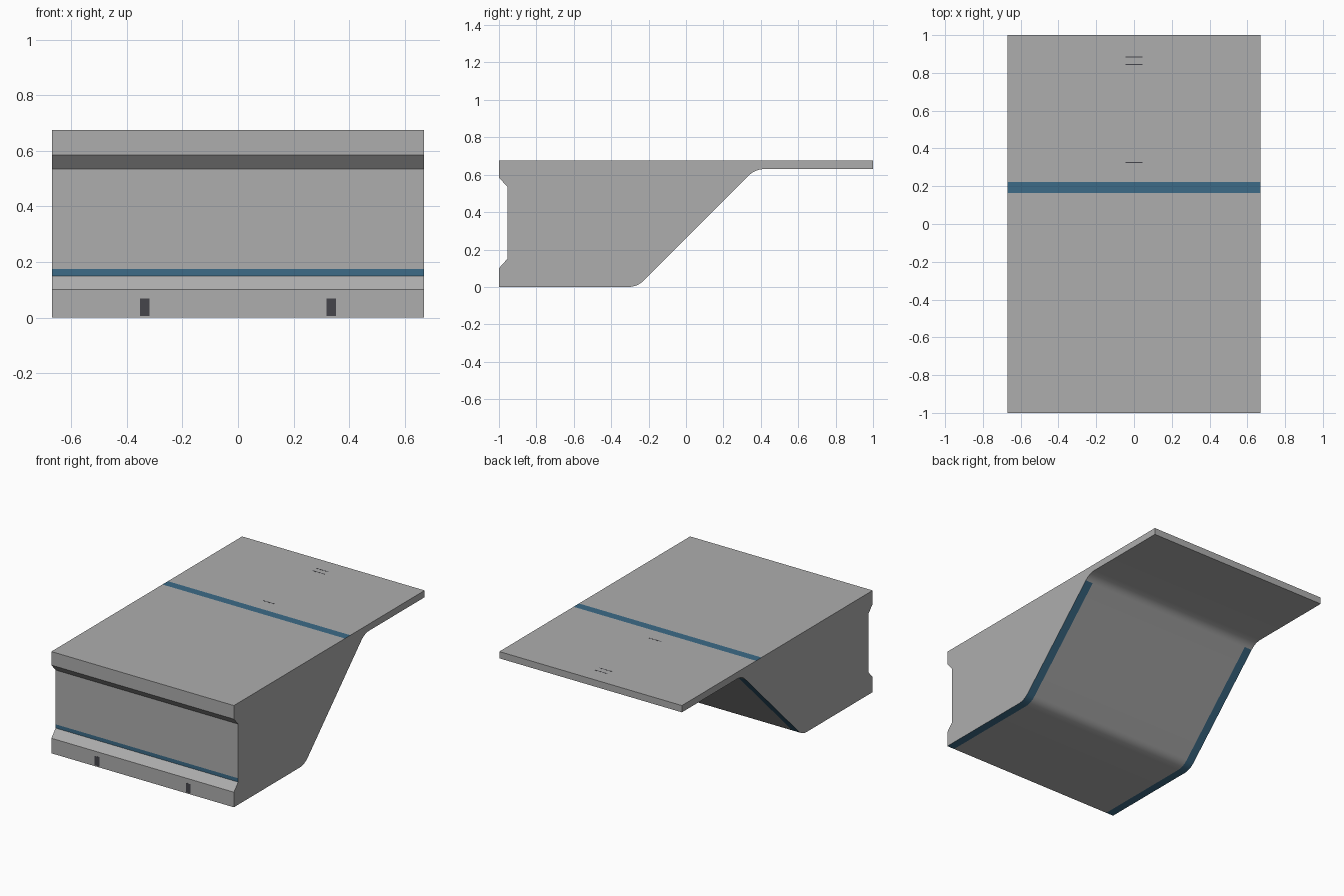
import bpy, bmesh
from mathutils import Vector

if "Cube" in bpy.data.objects:
    bpy.data.objects.remove(bpy.data.objects["Cube"])

W = 0.67        # half width
EDGE = 0.615    # inner limit of the painted edge bands


def material(name, color):
    m = bpy.data.materials.new(name)
    m.diffuse_color = (*color, 1)
    m.use_nodes = True
    m.node_tree.nodes["Principled BSDF"].inputs["Base Color"].default_value = m.diffuse_color
    return m


grey = material("concrete grey", (0.42, 0.42, 0.42))
blue = material("stripe blue", (0.045, 0.147, 0.243))
dark = material("stain dark grey", (0.06, 0.06, 0.07))


def fillet(start, corner, end, steps=6):
    a, b, c = Vector(start), Vector(corner), Vector(end)
    return [tuple(a * (1 - t) ** 2 + b * 2 * t * (1 - t) + c * t * t)
            for t in (i / steps for i in range(steps + 1))]


# Block: side profile (y, z) with rounded underside bends and a front recess
profile = [(-1, 0)]
profile += fillet((-0.31, 0), (-0.26, 0), (-0.225, 0.035))
profile += fillet((0.335, 0.595), (0.37, 0.63), (0.42, 0.63))
profile += [(1, 0.63), (1, 0.675), (-1, 0.675), (-1, 0.585),
            (-0.955, 0.535), (-0.955, 0.15), (-1, 0.10)]

bm = bmesh.new()
face = bm.faces.new([bm.verts.new((-W, y, z)) for y, z in profile])
ext = bmesh.ops.extrude_face_region(bm, geom=[face])
bmesh.ops.translate(bm, vec=(2 * W, 0, 0),
                    verts=[v for v in ext["geom"] if isinstance(v, bmesh.types.BMVert)])
bmesh.ops.recalc_face_normals(bm, faces=bm.faces)

# Cut lines for the painted stripes
for co, no in (((-EDGE, 0, 0), (1, 0, 0)), ((EDGE, 0, 0), (1, 0, 0)),
               ((0, 0.165, 0), (0, 1, 0)), ((0, 0.222, 0), (0, 1, 0)),
               ((0, 0, 0.175), (0, 0, 1))):
    bmesh.ops.bisect_plane(bm, geom=bm.verts[:] + bm.edges[:] + bm.faces[:],
                           plane_co=co, plane_no=no, dist=1e-5)

# Paint: top stripe, front stripe, and bands along the underside edges
for f in bm.faces:
    c, n = f.calc_center_median(), f.normal
    top = n.z > 0.9 and 0.165 < c.y < 0.222
    front = n.y < -0.9 and 0.15 < c.z < 0.175
    under = n.z < -0.5 and abs(c.x) > EDGE and c.y < 0.345 and c.z < 0.6
    recess = c.y < -0.95 and c.z > 0.3      # upper lip of the recess stays grey
    f.material_index = int(top or front or (under and not recess))

mesh = bpy.data.meshes.new("ramp_block")
bm.to_mesh(mesh)
bm.free()
mesh.materials.append(grey)
mesh.materials.append(blue)
block = bpy.data.objects.new("ramp_block", mesh)
bpy.context.collection.objects.link(block)
bpy.context.view_layer.objects.active = block
block.select_set(True)
bpy.ops.object.shade_smooth_by_angle(angle=0.6)


# Small dark marks as thin plates
def plate(name, loc, size):
    bpy.ops.mesh.primitive_cube_add(size=1, location=loc)
    o = bpy.context.object
    o.name = name
    o.scale = size
    o.data.materials.append(dark)


for x in (-0.335, 0.335):
    plate("front_mark", (x, -0.9995, 0.037), (0.034, 0.002, 0.062))
for y in (0.845, 0.885, 0.325):
    plate("top_mark", (0, y, 0.6745), (0.09, 0.006, 0.002))
